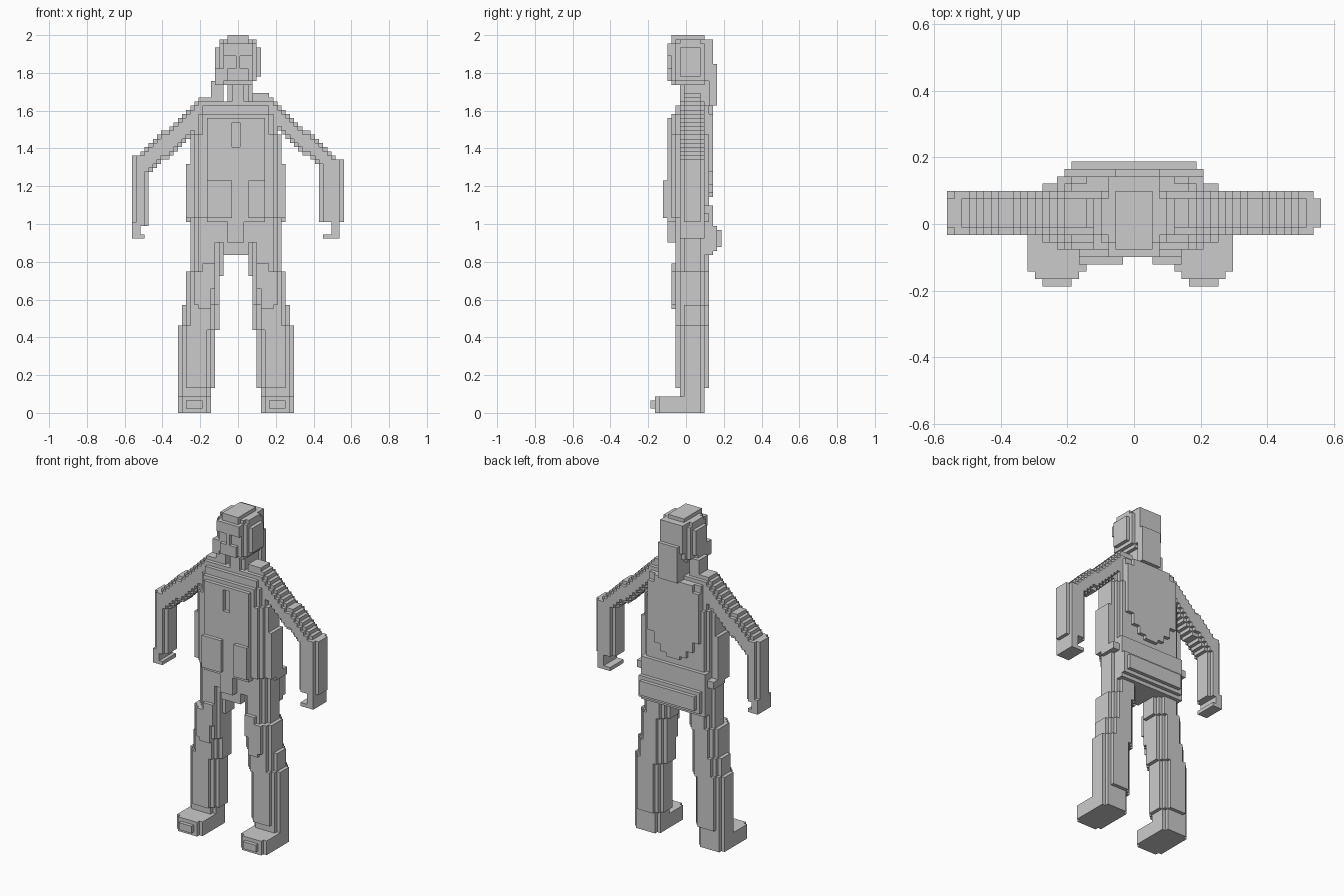
import bpy
import bmesh
from mathutils import Vector

if "Cube" in bpy.data.objects:
    bpy.data.objects.remove(bpy.data.objects["Cube"], do_unlink=True)

UNIT = 2 / 91                        # one block; the figure is 91 blocks tall
ORIGIN = Vector((-0.5, -8.5, 0))     # block grid to centred frame

grey = bpy.data.materials.new("plain_grey")
grey.use_nodes = True
grey.diffuse_color = (0.6, 0.6, 0.6, 1)
grey.node_tree.nodes["Principled BSDF"].inputs["Base Color"].default_value = grey.diffuse_color


def box(x0, x1, y0, y1, z0, z1):
    """Set of blocks filling a cuboid."""
    return {(x, y, z) for x in range(x0, x1) for y in range(y0, y1) for z in range(z0, z1)}


def post(x0, x1, y0, y1, z0, z1, step=1):
    """Cuboid whose upright edges are cut back in steps."""
    blocks = set()
    for i in range(step + 1):
        j = step - i
        blocks |= box(x0 + i, x1 - i, y0 + j, y1 - j, z0, z1)
    return blocks


def mirror(blocks):
    return {(-1 - x, y, z) for x, y, z in blocks}


def build(name, blocks):
    """Turn blocks into a shell of their outer faces, merging flat areas."""
    bm = bmesh.new()
    verts = {}

    def vert(p):
        key = tuple(p)
        if key not in verts:
            verts[key] = bm.verts.new((Vector(p) + ORIGIN) * UNIT)
        return verts[key]

    for b in blocks:
        for axis in range(3):
            u, v = (axis + 1) % 3, (axis + 2) % 3
            for side in (0, 1):
                near = list(b)
                near[axis] += 2 * side - 1
                if tuple(near) in blocks:
                    continue
                ring = []
                for du, dv in ((0, 0), (1, 0), (1, 1), (0, 1)):
                    p = list(b)
                    p[axis] += side
                    p[u] += du
                    p[v] += dv
                    ring.append(vert(p))
                bm.faces.new(ring if side else ring[::-1])
    bmesh.ops.dissolve_limit(bm, angle_limit=0.01, verts=bm.verts, edges=bm.edges)
    mesh = bpy.data.meshes.new(name)
    bm.to_mesh(mesh)
    bm.free()
    mesh.materials.append(grey)
    obj = bpy.data.objects.new(name, mesh)
    bpy.context.collection.objects.link(obj)
    return obj


# Head with stepped crown, jaw and ears
head = post(-4, 5, 5, 14, 80, 89, 1)
head |= post(-4, 5, 5, 14, 89, 90, 2) | box(-2, 3, 5, 13, 90, 91)
head |= box(-5, 6, 7, 12, 81, 88)
head |= box(-3, 4, 6, 13, 79, 80)
# Brow, nose, cheeks and chin stand out from the eye hollows
head |= box(-3, 4, 4, 5, 86, 89) | box(0, 1, 4, 5, 82, 86)
head |= box(-2, 3, 4, 5, 80, 83)
build("head", head)
build("hair_back", box(-3, 4, 13, 15, 82, 90) | box(-2, 4, 14, 16, 74, 84))
build("hair_lock", box(-5, -3, 5, 11, 79, 83) | box(-6, -3, 8, 12, 76, 80))
build("neck", post(-2, 3, 7, 15, 72, 81))

# Torso with side bulges and shoulder caps
torso = post(-10, 10, 5, 14, 47, 72, 2) | post(-11, 11, 5, 14, 47, 67, 2)
torso |= post(-9, 9, 6, 14, 72, 74) | box(-8, 8, 7, 13, 74, 75)
torso |= box(-12, 12, 7, 12, 47, 60)
build("torso", torso)
build("right_shoulder", box(-8, -3, 8, 12, 74, 76))
build("left_shoulder", box(4, 8, 8, 12, 74, 77))

# Chest panel with a slot, split belly panels
slot = box(-1, 1, 4, 5, 64, 70)
build("chest_panel", box(-7, 7, 4, 6, 56, 71) - slot)
belly = box(-7, 7, 4, 6, 46, 56)
build("belly_panels", belly | box(-7, -1, 3, 4, 47, 56) | box(3, 7, 3, 4, 47, 56))

# Back panel stepping down to a point
back = box(-8, 8, 14, 15, 58, 72) | box(-6, 6, 14, 15, 55, 74)
back |= box(-4, 4, 14, 15, 53, 58) | box(-2, 2, 14, 15, 52, 58)
build("back_panel", back)

# Pelvis, fly and the roll worn behind the waist
pelvis = post(-11, 11, 6, 14, 42, 48, 2) | post(-10, 10, 6, 14, 38, 42, 2)
pelvis -= box(-12, -3, 0, 8, 38, 41) | box(3, 12, 0, 8, 38, 41)
build("pelvis", pelvis)
build("fly", box(-2, 2, 4, 7, 41, 47))
build("back_belt", post(-10, 10, 13, 15, 46, 50, 0) | box(-12, 12, 9, 14, 46, 48))
roll = box(-10, 10, 13, 15, 38, 46) | box(-9, 10, 13, 16, 39, 45)
build("back_roll", roll | box(-8, 9, 13, 17, 40, 44))

# Legs and feet, flaring downward; the right ones are mirrored
leg = post(3, 11, 6, 14, 33, 47, 2) | post(4, 12, 5, 14, 26, 34, 2)
leg |= post(4, 13, 6, 14, 20, 26, 2) | post(5, 14, 6, 14, 6, 21, 2)
leg |= box(6, 9, 5, 7, 25, 28) | box(5, 8, 5, 7, 30, 36)
foot = post(6, 14, 7, 13, 0, 6) | box(6, 14, 2, 12, 0, 4)
foot |= box(7, 13, 1, 2, 0, 4) | box(8, 12, 0, 1, 1, 3)
for part, blocks in (("leg", leg), ("foot", foot)):
    build("left_" + part, blocks)
    build("right_" + part, mirror(blocks))


def upper_arm(side, length, low, thick):
    """Staircase of rounded columns from the shoulder out to the elbow."""
    blocks = set()
    for i in range(length):
        top = 76 - round(i * (76 - low) / length)
        x = 8 + i if side > 0 else -9 - i
        blocks |= box(x, x + 1, 8, 12, top - thick, top)
        blocks |= box(x, x + 1, 7, 13, top - thick + 1, top - 1)
    return blocks


# Arms, each with an open hooked hand
build("left_upper_arm", upper_arm(1, 17, 60, 6))
build("right_upper_arm", upper_arm(-1, 16, 61, 7))
build("left_forearm", post(20, 26, 7, 13, 46, 61))
build("right_forearm", post(-25, -21, 7, 13, 45, 62))
build("left_hand", box(21, 25, 7, 13, 42, 43) | box(23, 25, 7, 13, 42, 47))
build("right_hand", box(-25, -22, 7, 13, 42, 43) | box(-25, -23, 7, 13, 42, 46))
